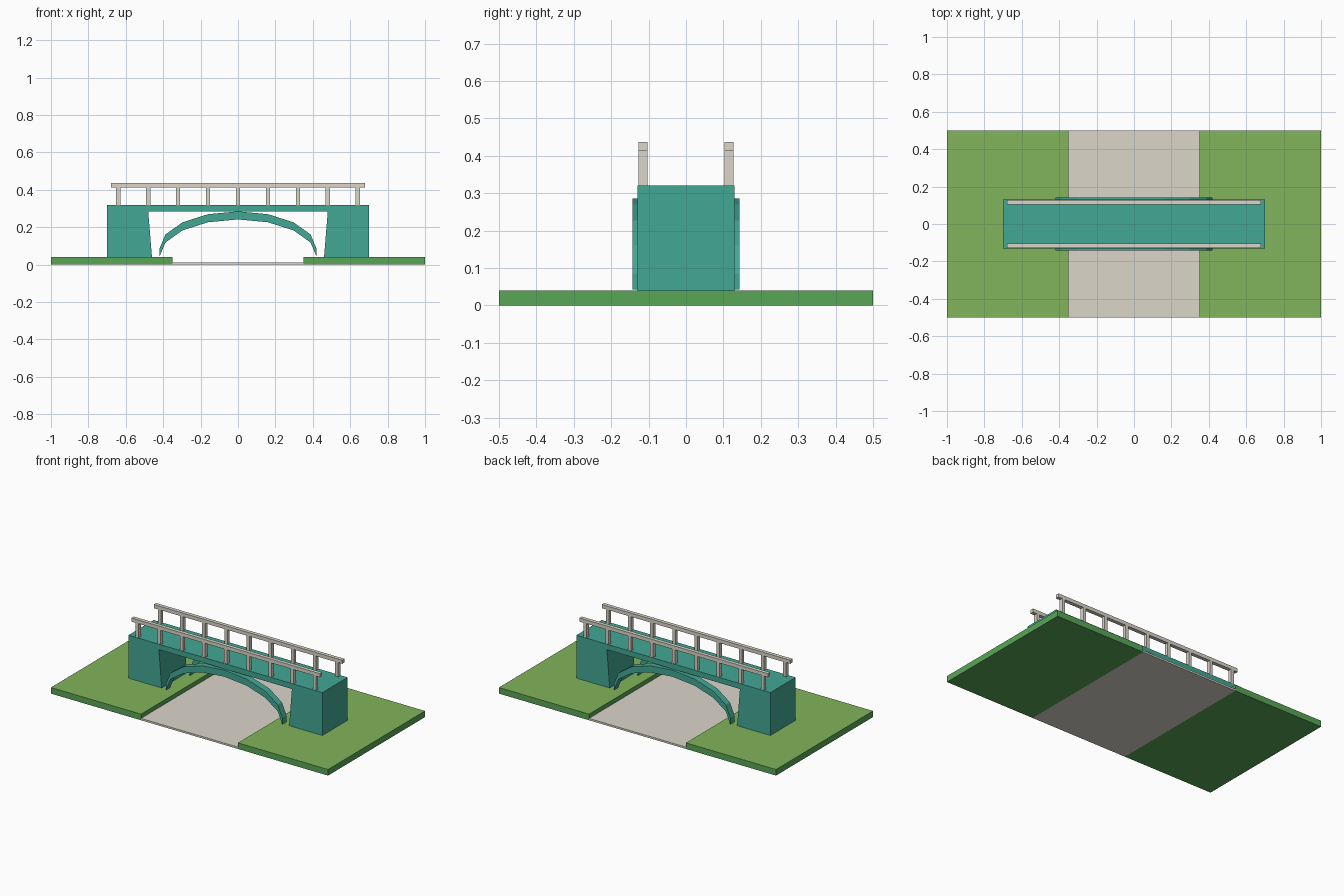
import bpy, bmesh
from math import cos, sin, pi

if "Cube" in bpy.data.objects:
    bpy.data.objects.remove(bpy.data.objects["Cube"])


def material(name, rgb):
    m = bpy.data.materials.new(name)
    m.diffuse_color = (*rgb, 1)
    m.use_nodes = True
    m.node_tree.nodes["Principled BSDF"].inputs["Base Color"].default_value = m.diffuse_color
    return m


TEAL = material("teal", (0.055, 0.39, 0.30))
STONE = material("stone", (0.71, 0.67, 0.59))
GRASS = material("grass", (0.22, 0.46, 0.105))
EARTH = material("bank_side", (0.10, 0.38, 0.095))


def finish(name, bm, *mats):
    bmesh.ops.recalc_face_normals(bm, faces=bm.faces)
    me = bpy.data.meshes.new(name)
    bm.to_mesh(me)
    bm.free()
    for m in mats:
        me.materials.append(m)
    ob = bpy.data.objects.new(name, me)
    bpy.context.collection.objects.link(ob)
    return ob


def add_box(bm, x0, x1, y0, y1, z0, z1):
    vs = bmesh.ops.create_cube(bm, size=1)["verts"]
    for v in vs:
        v.co.x = x1 if v.co.x > 0 else x0
        v.co.y = y1 if v.co.y > 0 else y0
        v.co.z = z1 if v.co.z > 0 else z0


def extrude_profile(name, pts, y0, y1, mat):
    """Closed x-z profile pulled along y."""
    bm = bmesh.new()
    face = bm.faces.new([bm.verts.new((x, y0, z)) for x, z in pts])
    ext = bmesh.ops.extrude_face_region(bm, geom=[face])["geom"]
    for v in ext:
        if isinstance(v, bmesh.types.BMVert):
            v.co.y = y1
    return finish(name, bm, mat)


# River bed between the banks
bm = bmesh.new()
add_box(bm, -0.35, 0.35, -0.5, 0.5, 0, 0.012)
finish("river_bed", bm, STONE)

# Grassy banks, lighter on top
for side, x0, x1 in (("left", -1, -0.35), ("right", 0.35, 1)):
    bm = bmesh.new()
    add_box(bm, x0, x1, -0.5, 0.5, 0, 0.04)
    bm.normal_update()
    for f in bm.faces:
        f.material_index = 0 if f.normal.z > 0.5 else 1
    finish(side + "_bank", bm, GRASS, EARTH)

# Deck and both abutments in one profile
body = [(-0.7, 0.04), (-0.46, 0.04), (-0.48, 0.285), (0.48, 0.285),
        (0.46, 0.04), (0.7, 0.04), (0.7, 0.32), (-0.7, 0.32)]
extrude_profile("bridge_body", body, -0.13, 0.13, TEAL)

# Elliptical arch: eight segments, constant vertical depth
arc = [(0.42 * cos(i * pi / 8), 0.2 * sin(i * pi / 8)) for i in range(9)]
arch = [(x, z + 0.085) for x, z in arc] + [(x, z + 0.042) for x, z in reversed(arc)]

for side, s in (("front", -1), ("back", 1)):
    # Arch rib standing slightly proud of the deck
    extrude_profile(side + "_arch_rib", arch, s * 0.10, s * 0.143, TEAL)

    # Railing: nine posts under a handrail
    y0, y1 = sorted((s * 0.103, s * 0.127))
    bm = bmesh.new()
    for i in range(-4, 5):
        x = i * 0.16
        add_box(bm, x - 0.011, x + 0.011, y0, y1, 0.32, 0.415)
    finish(side + "_railing_posts", bm, STONE)
    bm = bmesh.new()
    add_box(bm, -0.68, 0.68, y0, y1, 0.413, 0.437)
    finish(side + "_handrail", bm, STONE)
